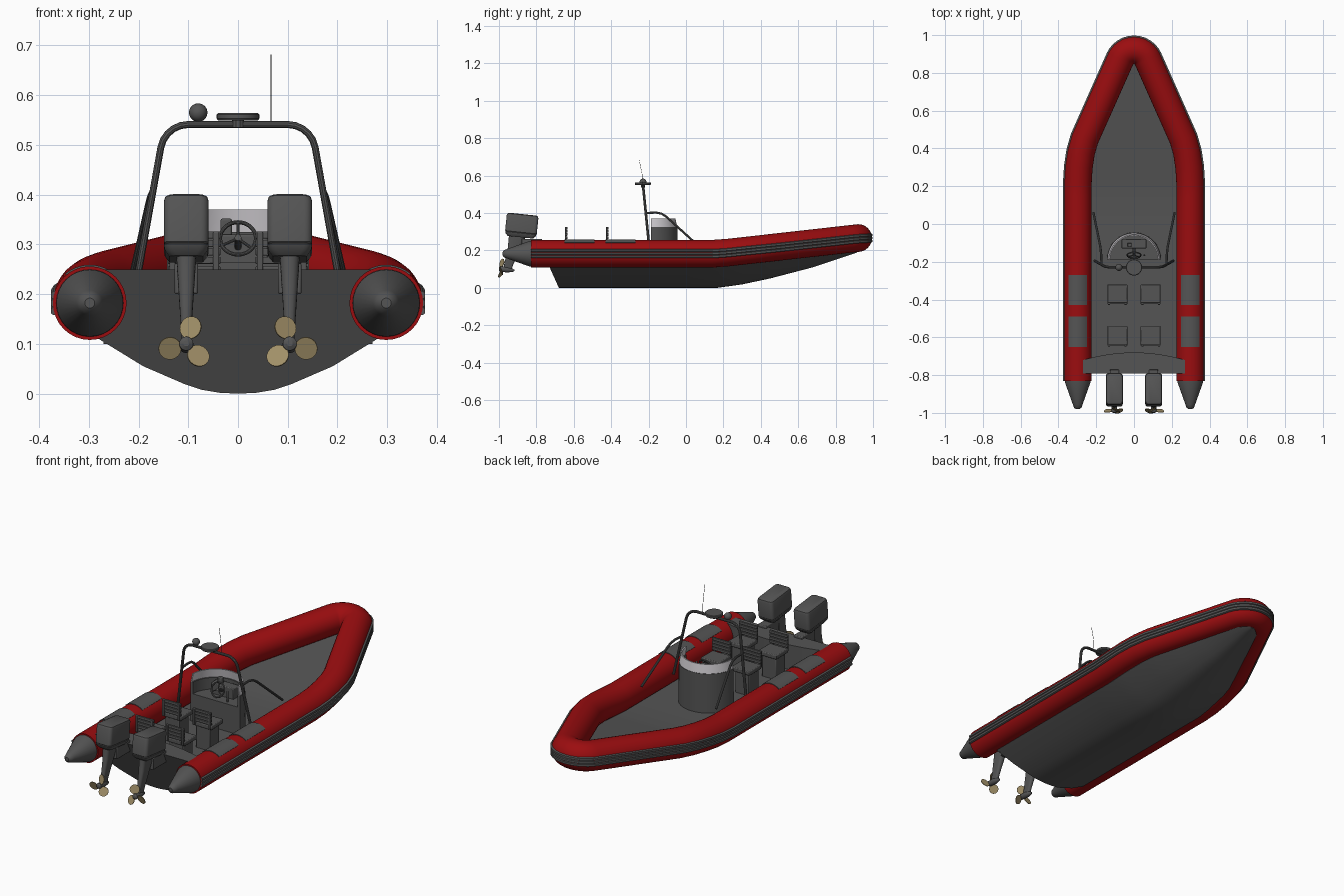
import bpy, bmesh
from math import sin, cos, pi, radians
from mathutils import Vector, Matrix

if "Cube" in bpy.data.objects:
    bpy.data.objects.remove(bpy.data.objects["Cube"])


def material(name, rgb):
    m = bpy.data.materials.new(name)
    m.use_nodes = True
    m.diffuse_color = (*rgb, 1)
    m.node_tree.nodes["Principled BSDF"].inputs["Base Color"].default_value = (*rgb, 1)
    return m


RED = material("tube red", (0.33, 0.004, 0.005))
GREY = material("dark grey", (0.09, 0.09, 0.09))
BRONZE = material("propeller bronze", (0.36, 0.28, 0.14))
PALE = material("windscreen pale grey", (0.62, 0.6, 0.63))
made = []


def add(name, mesh, mat):
    mesh.materials.append(mat)
    ob = bpy.data.objects.new(name, mesh)
    bpy.context.collection.objects.link(ob)
    made.append(ob)
    return ob


def loft(name, loops, mat, M=None):
    """Skin a list of equal closed loops and cap both ends."""
    bm = bmesh.new()
    rings = [[bm.verts.new(p) for p in loop] for loop in loops]
    n = len(rings[0])
    for a, b in zip(rings, rings[1:]):
        for i in range(n):
            j = (i + 1) % n
            bm.faces.new((a[i], a[j], b[j], b[i]))
    bm.faces.new(rings[0])
    bm.faces.new(rings[-1][::-1])
    bmesh.ops.recalc_face_normals(bm, faces=bm.faces)
    if M:
        bm.transform(M)
    me = bpy.data.meshes.new(name)
    bm.to_mesh(me)
    bm.free()
    return add(name, me, mat)


def box(name, lo, hi, mat, M=None, bevel=0.004):
    ob = loft(name, [[(lo[0], lo[1], z), (hi[0], lo[1], z), (hi[0], hi[1], z), (lo[0], hi[1], z)]
                     for z in (lo[2], hi[2])], mat, M)
    mod = ob.modifiers.new("bevel", 'BEVEL')
    mod.width, mod.segments = bevel, 2
    return ob


def pipe(name, pts, r, mat=GREY, closed=False):
    cu = bpy.data.curves.new(name, 'CURVE')
    cu.dimensions, cu.bevel_depth, cu.bevel_resolution, cu.use_fill_caps = '3D', r, 3, True
    sp = cu.splines.new('POLY')
    sp.points.add(len(pts) - 1)
    for p, q in zip(sp.points, pts):
        p.co = (*q, 1)
    sp.use_cyclic_u = closed
    tmp = bpy.data.objects.new(name, cu)
    me = bpy.data.meshes.new_from_object(tmp)
    bpy.data.objects.remove(tmp)
    return add(name, me, mat)


def rounded(cx, cy, z, hx, hy, r):
    """Rounded rectangle loop at height z."""
    pts = []
    for k, (sx, sy) in enumerate(((1, 1), (-1, 1), (-1, -1), (1, -1))):
        for i in range(5):
            a = (k + i / 4) * pi / 2
            pts.append((cx + sx * (hx - r) + r * cos(a), cy + sy * (hy - r) + r * sin(a), z))
    return pts


def turned(name, x, z, profile, mat, M=None, n=32):
    """Solid of revolution about an axis parallel to y."""
    return loft(name, [[(x + r * cos(2 * pi * i / n), y, z + r * sin(2 * pi * i / n)) for i in range(n)]
                       for y, r in profile], mat, M)


# --- Tube centreline, stern to bow ---
TX, TR = 0.298, 0.074


def rise(y):
    return 0.182 + max(0, y - 0.17) * 0.112


half = [(TX, -0.83), (TX, 0.14), (TX, 0.22), (0.293, 0.3), (0.281, 0.38), (0.261, 0.45)]
half += [(0.08 * cos(radians(a)), 0.84 + 0.08 * sin(radians(a))) for a in range(24, 90, 11)]
path = [Vector((x, y, rise(y))) for x, y in half + [(0, 0.92)] + [(-x, y) for x, y in half[::-1]]]


def sweep(name, pts, section, mat):
    loops = []
    for i, p in enumerate(pts):
        t1 = (pts[min(i + 1, len(pts) - 1)] - pts[max(i, 1) - 1])
        if 0 < i < len(pts) - 1:
            t1 = (pts[i + 1] - p).normalized() + (p - pts[i - 1]).normalized()
        n = Vector((t1.y, -t1.x, 0)).normalized()
        loops.append([p + n * u + Vector((0, 0, v)) for u, v in section])
    return loft(name, loops, mat)


circle = [(TR * cos(2 * pi * i / 32), TR * sin(2 * pi * i / 32)) for i in range(32)]
sweep("inflatable_tube", path, circle, RED)

# Ribbed rubbing strake round the outside
ribs = [(0.06, -0.024)]
for v in (-0.016, 0, 0.016):
    ribs += [(0.073, v - 0.008), (0.078, v - 0.005), (0.078, v + 0.005), (0.073, v + 0.008)]
sweep("rubbing_strake", path, ribs + [(0.06, 0.024)], GREY)

# Stern cones and tread patches
for s, side in ((1, "left"), (-1, "right")):
    turned(side + "_tube_cone", s * TX, 0.182,
           [(-0.82, 0.068), (-0.84, 0.067), (-0.955, 0.026), (-0.972, 0.02), (-0.98, 0.01)], GREY)
    arc = [radians(90 + a) for a in range(-40, 41, 8)]
    patch = [(0.077 * cos(a), 0.077 * sin(a)) for a in arc] + [(0.07 * cos(a), 0.07 * sin(a)) for a in arc[::-1]]
    for k, y in enumerate((-0.65, -0.43)):
        sweep(f"{side}_tread_patch_{k}", [Vector((s * TX, y, 0.182)), Vector((s * TX, y + 0.16, 0.182))], patch, GREY)


# --- Hull with V bottom and flat deck ---
def lerp(table, y):
    for (a, p), (b, q) in zip(table, table[1:]):
        if y <= b:
            return p + (q - p) * max(0, y - a) / (b - a)
    return table[-1][1]


keel = [(-0.7, 0), (0.17, 0), (0.3, 0.018), (0.45, 0.05), (0.68, 0.11), (0.92, 0.19)]
beam = [(-0.7, 0.28), (0.22, 0.28), (0.38, 0.262), (0.45, 0.245), (0.873, 0.065), (0.92, 0.01)]
loops = []
for k, y in enumerate((-0.68, 0.0, 0.17, 0.24, 0.3, 0.38, 0.45, 0.56, 0.68, 0.8, 0.873, 0.915)):
    b, zk, c = lerp(beam, y), lerp(keel, y), rise(y)
    zc = max(c - 0.072, zk + 0.002)
    right = [(b, c - 0.06), (b, zc)]
    right += [(b * f, zk + (zc - zk) * g) for f, g in ((0.68, 0.5), (0.38, 0.17), (0.26, 0.07), (0.13, 0.015))]
    ring = right + [(0, zk)] + [(-x, z) for x, z in right[::-1]]
    loops.append([(x, y - 0.45 * z if k == 0 else y, z) for x, z in ring])
loft("hull", loops, GREY)

# Transom with a curved inner face
xs = [0.27 * (i / 6 - 1) for i in range(13)]
loft("transom", [[(x, -0.68 - 0.04 * (x / 0.27) ** 2, z) for x in xs]
                 + [(x, -0.68 - 0.45 * z, z) for x in xs[::-1]] for z in (0.1, 0.25)], GREY)


# --- Steering console ---
def bow_arc(r, z, y0=-0.188):
    return [(r * cos(pi * i / 24), y0 + r * sin(pi * i / 24), z) for i in range(25)]


def shell(name, levels, thick, mat):
    loft(name, [bow_arc(r, z) + bow_arc(r - thick, z)[::-1] for r, z in levels], mat)


shell("console_shell", [(0.144, 0.11), (0.142, 0.325)], 0.014, GREY)
shell("windscreen", [(0.14, 0.325), (0.132, 0.37)], 0.006, PALE)
loft("console_dashboard", [bow_arc(0.134, z) for z in (0.11, 0.265)], GREY)
box("instrument_pod", (-0.065, -0.13, 0.26), (0.065, -0.08, 0.32), GREY)
box("chart_screen", (-0.035, -0.12, 0.31), (-0.012, -0.1, 0.352), GREY)
box("throttle_lever", (0.05, -0.17, 0.26), (0.06, -0.16, 0.32), GREY)
wheel = Matrix.Translation((0, -0.165, 0.312)) @ Matrix.Rotation(radians(-25), 4, 'X')
rim = [wheel @ Vector((0.036 * cos(a * pi / 14), 0, 0.036 * sin(a * pi / 14))) for a in range(28)]
pipe("steering_wheel_rim", rim, 0.004, closed=True)
for k in range(3):
    pipe(f"steering_spoke_{k}", [wheel @ Vector((0, 0, 0)), rim[(7 + 9 * k) % 28]], 0.003)
pipe("steering_column", [wheel @ Vector((0, -0.004, 0)), wheel @ Vector((0, 0.05, 0))], 0.007)

# --- Radar arch, hand rails and mast gear ---
bend = [(0.1 + 0.056 * cos(radians(a)), 0.485 + 0.056 * sin(radians(a))) for a in range(10, 91, 16)]
leg = [(0.208, 0.2)] + bend
arch = leg + [(-x, z) for x, z in leg[::-1]]
pipe("radar_arch", [(x, -0.195 - 0.1 * (z - 0.2), z) for x, z in arch], 0.007)
for s, side in ((1, "left"), (-1, "right")):
    pipe(side + "_hand_rail", [(s * x, y, z) for x, y, z in (
        (0.172, -0.212, 0.4), (0.174, -0.16, 0.402), (0.177, -0.13, 0.396),
        (0.181, -0.105, 0.38), (0.215, 0.06, 0.23))], 0.006)
loft("radar_dome", [[(r * cos(a * pi / 16), -0.23 + r * sin(a * pi / 16), z) for a in range(32)]
                    for r, z in ((0.04, 0.549), (0.043, 0.553), (0.043, 0.561), (0.04, 0.564))], GREY)
pipe("radar_mount", [(0, -0.23, 0.535), (0, -0.23, 0.552)], 0.012)
turned("search_light", -0.08, 0.565, [(-0.23 - 0.0185 * cos(pi * i / 12), max(0.0005, 0.0185 * sin(pi * i / 12)))
                                      for i in range(13)], GREY)
pipe("aerial", [(0.066, -0.23, 0.535), (0.066, -0.235, 0.61), (0.066, -0.25, 0.682)], 0.001)

# --- Four slatted seats ---
for s, side in ((1, "left"), (-1, "right")):
    for row, y in (("front", -0.42), ("rear", -0.64)):
        name, x = f"{row}_{side}_seat", s * 0.088
        box(name + "_base", (x - 0.04, y + 0.005, 0.11), (x + 0.04, y + 0.085, 0.235), GREY)
        box(name + "_cushion", (x - 0.053, y, 0.235), (x + 0.053, y + 0.1, 0.257), GREY)
        for e in (-1, 1):
            px = x + e * 0.044
            box(f"{name}_post_{e}", (px - 0.006, y - 0.008, 0.24), (px + 0.006, y, 0.325), GREY, bevel=0.002)
        for k in range(4):
            z = 0.261 + 0.017 * k
            box(f"{name}_slat_{k}", (x - 0.053, y - 0.004, z), (x + 0.053, y + 0.006, z + 0.014), GREY, bevel=0.002)

# --- Twin outboard motors, tilted slightly ---
pivot = Vector((0, -0.88, 0.34))
tilt = Matrix.Translation(pivot) @ Matrix.Rotation(radians(-6), 4, 'X') @ Matrix.Translation(-pivot)
for s, side in ((1, "left"), (-1, "right")):
    x, name = s * 0.104, side + "_motor"
    loft(name + "_cowl", [rounded(x, -0.878, z, hx, hy, 0.016) for z, hx, hy in (
        (0.27, 0.034, 0.068), (0.282, 0.043, 0.08), (0.292, 0.045, 0.084), (0.294, 0.043, 0.082),
        (0.297, 0.045, 0.085), (0.38, 0.045, 0.085), (0.39, 0.042, 0.081), (0.394, 0.034, 0.073))], GREY, tilt)
    loft(name + "_leg", [rounded(x, y, z, hx, hy, hx * 0.9) for z, hx, hy, y in (
        (0.275, 0.02, 0.045, -0.895), (0.21, 0.016, 0.034, -0.905),
        (0.12, 0.01, 0.024, -0.925), (0.085, 0.008, 0.02, -0.928))], GREY, tilt)
    box(name + "_bracket", (x - 0.024, -0.88, 0.2), (x + 0.024, -0.77, 0.262), GREY)
    turned(name + "_gearcase", x, 0.09, [(-0.975, 0.006), (-0.97, 0.014), (-0.93, 0.015), (-0.9, 0.009),
                                         (-0.89, 0.002)], GREY, tilt, 20)
    for k in range(3):
        M = (tilt @ Matrix.Translation((x, -0.962, 0.09)) @ Matrix.Rotation(s * radians(-15 + 120 * k), 4, 'Y')
             @ Matrix.Rotation(s * radians(28), 4, 'Z'))
        loft(f"{name}_blade_{k}", [[(0.024 * cos(a * pi / 10), y, 0.034 + 0.023 * sin(a * pi / 10))
                                    for a in range(20)] for y in (-0.0015, 0.0015)], BRONZE, M)

# Smooth round parts and keep creases crisp
bpy.ops.object.select_all(action='DESELECT')
for ob in made:
    ob.select_set(True)
bpy.context.view_layer.objects.active = made[0]
bpy.ops.object.shade_smooth_by_angle(angle=radians(32))
